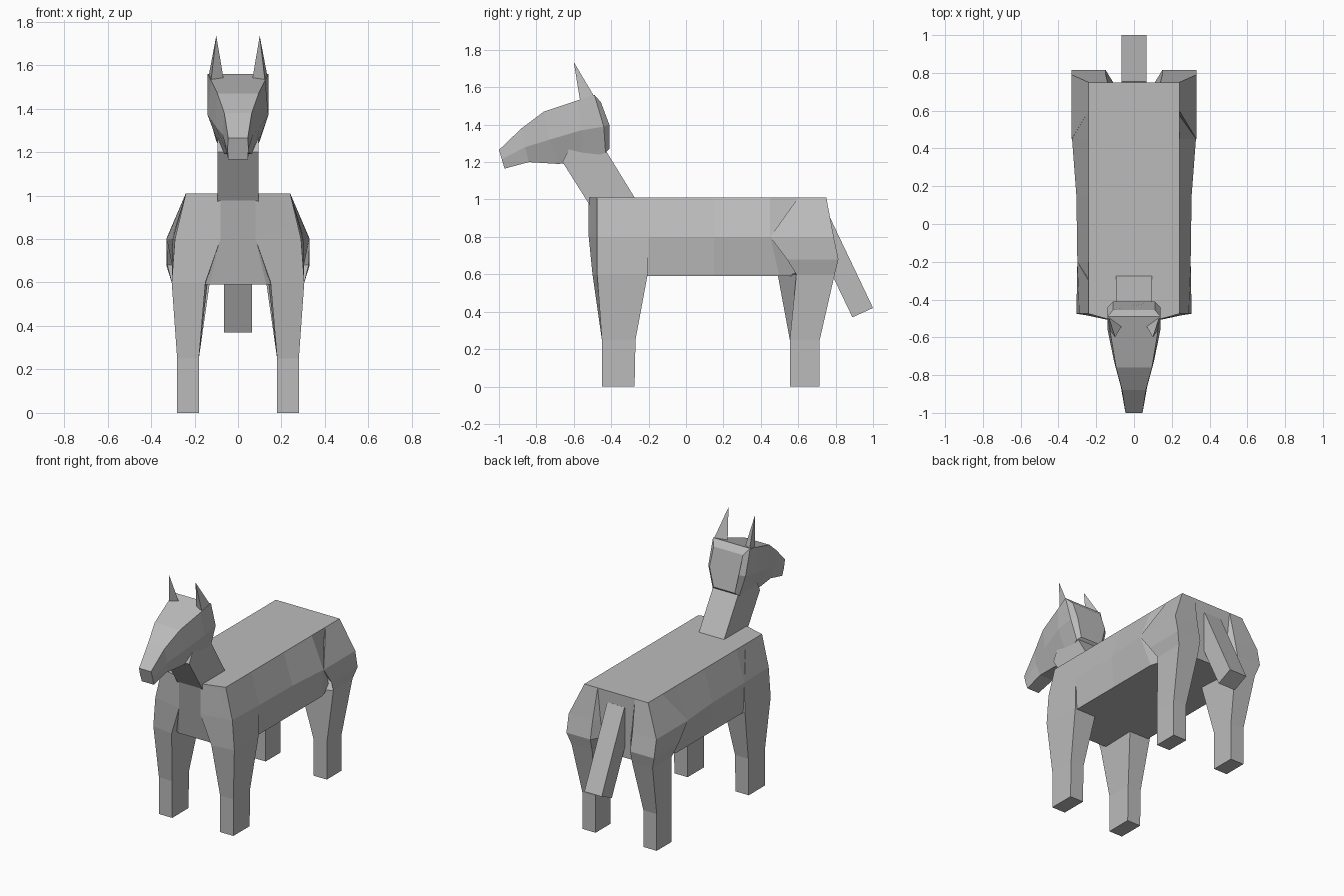
import bpy, bmesh
from mathutils import Vector

cube = bpy.data.objects.get("Cube")
if cube:
    bpy.data.objects.remove(cube)

grey = bpy.data.materials.new("plain grey")
grey.use_nodes = True
colour = (0.5, 0.5, 0.5, 1)
grey.diffuse_color = colour
grey.node_tree.nodes["Principled BSDF"].inputs["Base Color"].default_value = colour


def loft(name, rings):
    """Skin a closed, flat-shaded part through rings of equal point count."""
    bm = bmesh.new()
    loops = [[bm.verts.new(p) for p in ring] for ring in rings]
    count = len(loops[0])
    for a, b in zip(loops, loops[1:]):
        for i in range(count):
            j = (i + 1) % count
            bm.faces.new((a[i], a[j], b[j], b[i]))
    bm.faces.new(loops[0][::-1])
    bm.faces.new(loops[-1])
    bmesh.ops.recalc_face_normals(bm, faces=bm.faces)
    mesh = bpy.data.meshes.new(name)
    bm.to_mesh(mesh)
    bm.free()
    mesh.materials.append(grey)
    obj = bpy.data.objects.new(name, mesh)
    bpy.context.collection.objects.link(obj)
    return obj


def symmetric(points):
    """Complete a half ring with its mirror image across x = 0."""
    return points + [(-x, y, z) for x, y, z in reversed(points)]


def pair(name, rings):
    """Build a left part and its right twin."""
    loft("left_" + name, rings)
    loft("right_" + name, [[(-x, y, z) for x, y, z in ring] for ring in rings])


def slab(name, half_width, profile):
    """Extrude a side profile of (y, z) points across x."""
    loft(name, [[(x, y, z) for y, z in profile] for x in (-half_width, half_width)])


def leg(name, sections):
    """Each section: height, then inner front, outer front, outer back, inner back."""
    pair(name, [[(x, y, z) for x, y in corners] for z, *corners in sections])


# Torso: top edge, side ridge and belly edge at each station
loft("torso", [symmetric(s) for s in (
    [(.08, -.52, 1.01), (.08, -.52, .8), (.13, -.45, .59)],
    [(.24, -.472, 1.01), (.285, -.472, .8), (.28, -.4, .59)],
    [(.24, -.2, 1.01), (.3, -.2, .8), (.285, -.2, .59)],
    [(.24, .15, 1.01), (.305, .15, .8), (.285, .15, .59)],
    [(.24, .45, 1.01), (.328, .45, .8), (.285, .5, .59)],
    [(.24, .75, 1.01), (.24, .75, .8), (.2, .75, .59)],
)])

# Front legs with shoulders
leg("front_leg", (
    (0, (.18, -.45), (.28, -.45), (.28, -.275), (.18, -.275)),
    (.25, (.18, -.45), (.28, -.45), (.28, -.27), (.18, -.27)),
    (.6, (.15, -.5), (.305, -.475), (.3, -.205), (.14, -.205)),
    (.8, (.08, -.52), (.29, -.475), (.3, -.2), (.08, -.25)),
    (1.01, (.08, -.52), (.24, -.475), (.24, -.3), (.08, -.3)),
))

# Rear legs with haunches
leg("rear_leg", (
    (0, (.18, .555), (.28, .555), (.28, .715), (.18, .715)),
    (.25, (.18, .555), (.28, .555), (.28, .715), (.18, .715)),
    (.6, (.13, .49), (.305, .59), (.305, .795), (.15, .795)),
    (.68, (.08, .7), (.325, .54), (.33, .815), (.15, .815)),
    (.8, (.08, .7), (.33, .45), (.33, .79), (.15, .79)),
    (1.01, (.1, .7), (.24, .6), (.24, .75), (.14, .75)),
))

# Neck and tail
slab("neck", .095, [(-.25, .97), (-.515, .97), (-.66, 1.2), (-.62, 1.28), (-.44, 1.28)])
slab("tail", .065, [(.755, .935), (1, .42), (.89, .37), (.645, .88)])

# Head: brow edge, cheek and jaw from muzzle to nape
loft("head", [symmetric(s) for s in (
    [(.045, -1, 1.265), (.048, -.985, 1.215), (.045, -.97, 1.165)],
    [(.063, -.88, 1.38), (.07, -.86, 1.28), (.05, -.84, 1.2)],
    [(.095, -.76, 1.47), (.105, -.73, 1.32), (.06, -.68, 1.19)],
    [(.125, -.58, 1.53), (.14, -.56, 1.37), (.08, -.55, 1.21)],
    [(.14, -.49, 1.56), (.14, -.44, 1.39), (.1, -.43, 1.25)],
    [(.11, -.455, 1.52), (.11, -.41, 1.4), (.08, -.41, 1.27)],
)])

# Ears: slim spikes that narrow to a tip
tip = Vector((.1, -.6, 1.735))
base = [Vector(p) for p in ((.135, -.49, 1.55), (.065, -.54, 1.53), (.125, -.565, 1.52))]
pair("ear", [base, [tip.lerp(p, .01) for p in base]])
